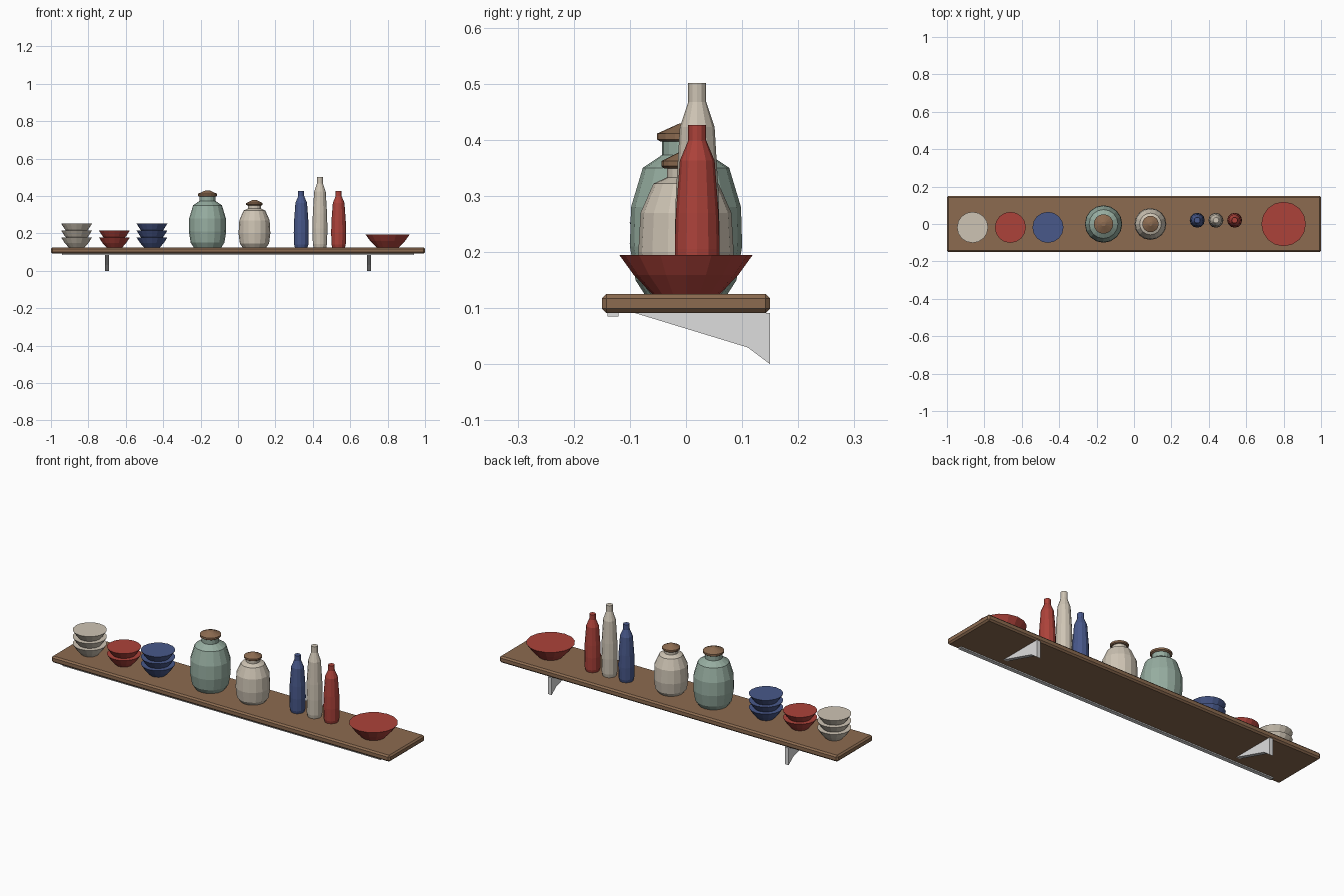
import bpy, bmesh
from math import cos, sin, tau

if "Cube" in bpy.data.objects:
    bpy.data.objects.remove(bpy.data.objects["Cube"])


def material(name, srgb):
    lin = [((c / 255 + 0.055) / 1.055) ** 2.4 for c in srgb] + [1]
    m = bpy.data.materials.new(name)
    m.use_nodes = True
    m.diffuse_color = lin
    m.node_tree.nodes["Principled BSDF"].inputs["Base Color"].default_value = lin
    return m


wood = material("wood", (140, 107, 80))
red = material("red glaze", (172, 66, 58))
blue = material("blue glaze", (72, 88, 138))
cream = material("cream glaze", (206, 196, 180))
mint = material("mint glaze", (150, 173, 160))
metal = material("pale metal", (222, 222, 222))


def finish(name, bm, mat):
    bmesh.ops.recalc_face_normals(bm, faces=bm.faces)
    me = bpy.data.meshes.new(name)
    bm.to_mesh(me)
    bm.free()
    me.materials.append(mat)
    ob = bpy.data.objects.new(name, me)
    bpy.context.collection.objects.link(ob)
    return ob


def lathe(name, profile, loc, mat, sides=16, stretch=1):
    """Closed solid turned from (radius, height) pairs."""
    bm = bmesh.new()
    rings = [[bm.verts.new((r * cos(tau * i / sides), r * sin(tau * i / sides), z * stretch))
              for i in range(sides)] for r, z in profile]
    for a, b in zip(rings, rings[1:]):
        for i in range(sides):
            j = (i + 1) % sides
            bm.faces.new((a[i], a[j], b[j], b[i]))
    bm.faces.new(rings[0])
    bm.faces.new(rings[-1])
    ob = finish(name, bm, mat)
    ob.location = loc
    return ob


def box(name, size, loc, mat, bevel=0):
    bm = bmesh.new()
    bmesh.ops.create_cube(bm, size=1)
    bmesh.ops.scale(bm, vec=size, verts=bm.verts)
    if bevel:
        bmesh.ops.bevel(bm, geom=bm.edges[:], offset=bevel, segments=1, affect='EDGES')
    ob = finish(name, bm, mat)
    ob.location = loc
    return ob


# Shelf board with chamfered edges, and the strip under its front
TOP = 0.125
box("shelf_board", (2, 0.3, 0.034), (0, 0, 0.108), wood, 0.008)
box("front_strip", (1.88, 0.02, 0.007), (0, -0.13, 0.0885), metal)

# Wall brackets
for side, x in (("right", -0.7), ("left", 0.7)):
    bm = bmesh.new()
    face = bm.faces.new([bm.verts.new((x - 0.011, y, z)) for y, z in
                         ((-0.09, 0.091), (0.11, 0.03), (0.15, 0), (0.15, 0.091))])
    ext = bmesh.ops.extrude_face_region(bm, geom=[face], use_keep_orig=True)
    bmesh.ops.translate(bm, vec=(0.022, 0, 0),
                        verts=[v for v in ext["geom"] if isinstance(v, bmesh.types.BMVert)])
    finish(side + "_bracket", bm, metal)

# Stacked bowls
bowl = [(0.042, 0), (0.064, 0.024), (0.083, 0.054)]
for colour, x, count, mat in (("cream", -0.863, 3, cream), ("red", -0.661, 2, red),
                              ("blue", -0.46, 3, blue)):
    for k in range(count):
        lathe(f"{colour}_bowl_{k + 1}", bowl, (x, -0.018, TOP + k * 0.037), mat)

# Large bowl
lathe("large_bowl", [(0.06, 0), (0.093, 0.034), (0.119, 0.07)], (0.8, 0, TOP), red)

# Lidded jars
lathe("mint_jar", [(0.074, 0), (0.09, 0.025), (0.1, 0.085), (0.098, 0.155), (0.077, 0.225),
                   (0.043, 0.248), (0.043, 0.275)], (-0.163, 0, TOP), mint)
lathe("mint_jar_lid", [(0.046, 0), (0.052, 0.004), (0.052, 0.014), (0.012, 0.032)],
      (-0.163, 0, 0.397), wood)
lathe("cream_jar", [(0.063, 0), (0.078, 0.02), (0.085, 0.075), (0.081, 0.145), (0.058, 0.197),
                    (0.034, 0.208), (0.034, 0.225)], (0.088, 0, TOP), cream)
lathe("cream_jar_lid", [(0.039, 0), (0.044, 0.004), (0.044, 0.013), (0.01, 0.03)],
      (0.088, 0, 0.349), wood)

# Bottles
bottle = [(0.034, 0), (0.038, 0.015), (0.04, 0.08), (0.038, 0.145), (0.031, 0.238),
          (0.016, 0.274), (0.016, 0.301)]
for colour, x, stretch, mat in (("blue", 0.338, 1, blue), ("cream", 0.438, 1.25, cream),
                                ("red", 0.538, 1, red)):
    lathe(colour + "_bottle", bottle, (x, 0.02, TOP), mat, 12, stretch)
